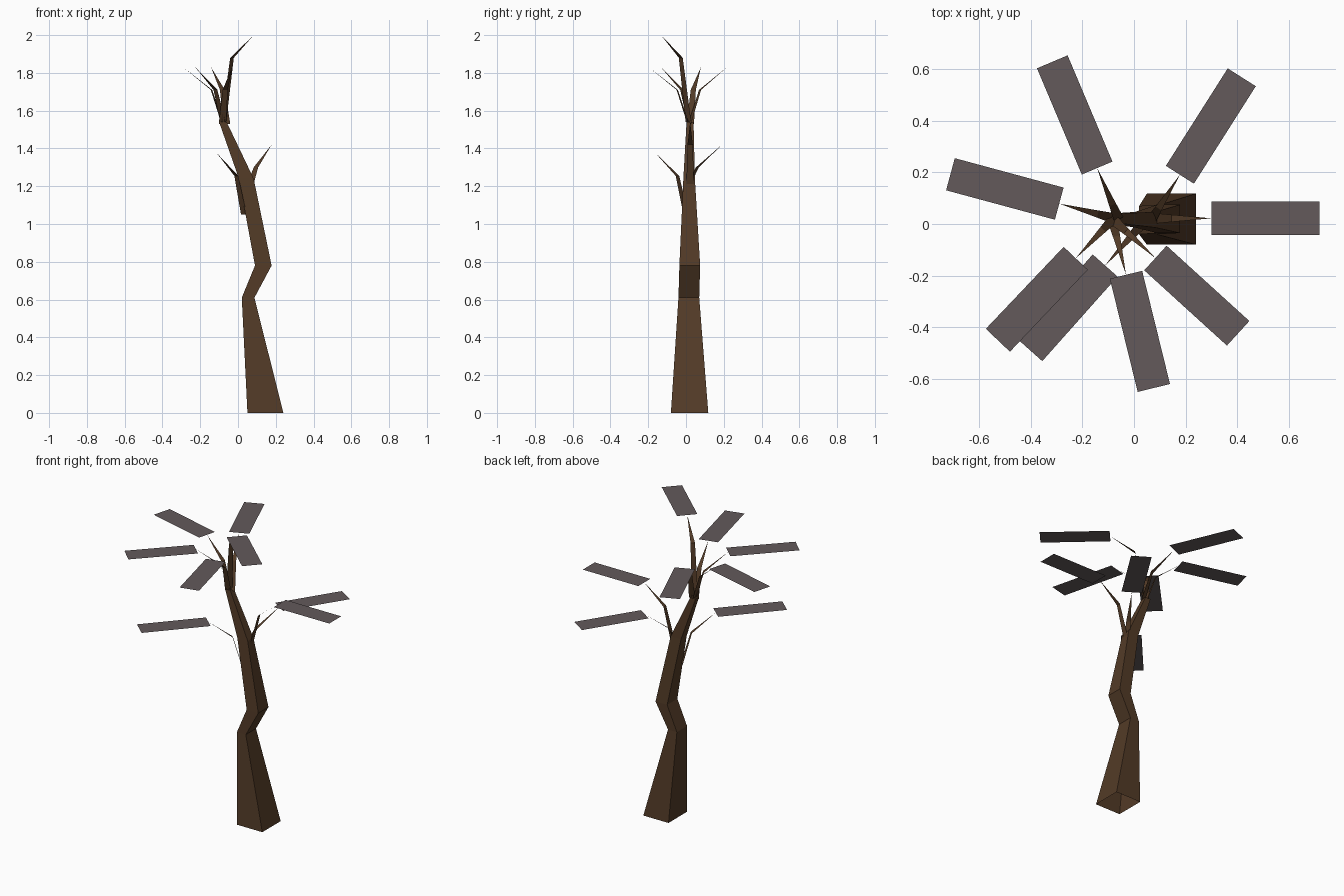
import bpy
from mathutils import Vector

if "Cube" in bpy.data.objects:
    bpy.data.objects.remove(bpy.data.objects["Cube"])


def material(name, color):
    m = bpy.data.materials.new(name)
    m.diffuse_color = (*color, 1)
    m.use_nodes = True
    m.node_tree.nodes["Principled BSDF"].inputs["Base Color"].default_value = m.diffuse_color
    return m


BARK = material("bark", (0.085, 0.043, 0.02))
LEAF = material("foliage", (0.125, 0.102, 0.105))


def add_mesh(name, verts, faces, mat):
    me = bpy.data.meshes.new(name)
    me.from_pydata([tuple(v) for v in verts], [], faces)
    me.materials.append(mat)
    ob = bpy.data.objects.new(name, me)
    bpy.context.collection.objects.link(ob)
    return ob


# Trunk: square rings lofted upward (z, x0, x1, y0, y1), open at the ground
rings = [
    (0.00, 0.05, 0.24, -0.08, 0.118),
    (0.61, 0.02, 0.087, -0.04, 0.07),
    (0.78, 0.09, 0.178, -0.035, 0.075),
    (1.24, 0.005, 0.083, -0.014, 0.047),
    (1.54, -0.10, -0.06, 0.003, 0.04),
]
verts, faces = [], []
for z, x0, x1, y0, y1 in rings:
    verts += [(x0, y0, z), (x1, y0, z), (x1, y1, z), (x0, y1, z)]
for r in range(len(rings) - 1):
    for i in range(4):
        a, b = r * 4 + i, r * 4 + (i + 1) % 4
        faces.append((a, b, b + 4, a + 4))
top = (len(rings) - 1) * 4
faces.append((top, top + 1, top + 2, top + 3))
add_mesh("trunk", verts, faces, BARK)

# Each limb: leaf near-edge centre, leaf far-edge centre, height, branch base z
limbs = [
    ((-0.143, 0.217), (-0.317, 0.629), 1.83, 1.53),
    ((0.178, 0.191), (0.418, 0.569), 1.42, 1.20),
    ((0.300, 0.022), (0.720, 0.022), 1.54, 1.20),
    ((0.083, -0.132), (0.404, -0.424), 2.00, 1.54),
    ((-0.031, -0.197), (0.077, -0.636), 1.83, 1.53),
    ((-0.112, -0.161), (-0.404, -0.489), 1.375, 1.05),
    ((-0.226, -0.133), (-0.528, -0.451), 1.83, 1.53),
    ((-0.290, 0.079), (-0.712, 0.193), 1.83, 1.53),
]
for n, (near, far, z, base_z) in enumerate(limbs, 1):
    near, far = Vector((*near, z)), Vector((*far, z))
    d = (far - near).normalized()
    side = Vector((-d.y, d.x, 0))

    # Branch: flat strip with one bend, tapering to a point at the leaf
    elbow = near - d * 0.155 - Vector((0, 0, 0.12))
    base = near - d * 0.215
    base.z = base_z
    add_mesh(f"branch_{n}",
             [base - side * 0.02, base + side * 0.02,
              elbow + side * 0.014, elbow - side * 0.014, near],
             [(0, 1, 2, 3), (3, 2, 4)], BARK)

    # Leaf: flat horizontal rectangle
    w = side * 0.0645
    add_mesh(f"leaf_{n}", [near - w, far - w, far + w, near + w],
             [(0, 1, 2, 3)], LEAF)
